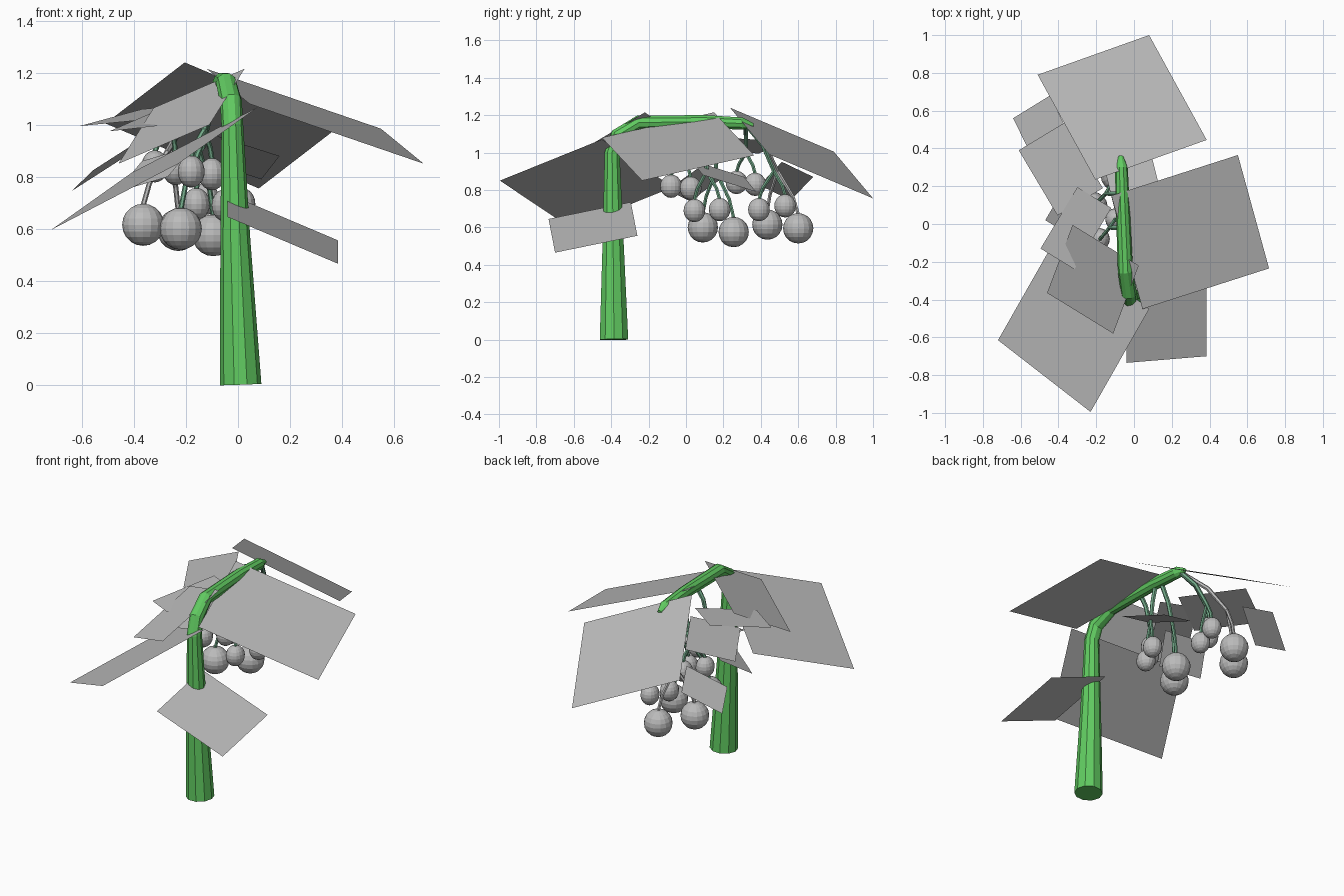
import bpy, bmesh, math
from mathutils import Vector, Matrix

if "Cube" in bpy.data.objects:
    bpy.data.objects.remove(bpy.data.objects["Cube"])


def material(name, rgb):
    m = bpy.data.materials.new(name)
    m.diffuse_color = (*rgb, 1)
    m.use_nodes = True
    m.node_tree.nodes["Principled BSDF"].inputs["Base Color"].default_value = m.diffuse_color
    return m


GREEN = material("stem_green", (0.12, 0.60, 0.12))
MUTED = material("stalk_green", (0.17, 0.40, 0.25))
GREY = material("pale_grey", (0.50, 0.50, 0.50))


def make_object(name, bm, mat):
    bmesh.ops.recalc_face_normals(bm, faces=bm.faces)
    me = bpy.data.meshes.new(name)
    bm.to_mesh(me)
    bm.free()
    me.materials.append(mat)
    ob = bpy.data.objects.new(name, me)
    bpy.context.collection.objects.link(ob)
    return ob


def tube(bm, path, sides):
    """Loft rings along a path of (x, y, z, radius)."""
    pts = [Vector(p[:3]) for p in path]
    rings = []
    for i, p in enumerate(pts):
        d = (pts[min(i + 1, len(pts) - 1)] - pts[max(i - 1, 0)]).normalized()
        u = Vector((1, 0, 0))
        u = (u - d * u.dot(d)).normalized()
        v = d.cross(u)
        ring = []
        for k in range(sides):
            a = 2 * math.pi * k / sides
            ring.append(bm.verts.new(p + (u * math.cos(a) + v * math.sin(a)) * path[i][3]))
        rings.append(ring)
    for a, b in zip(rings, rings[1:]):
        for k in range(sides):
            n = (k + 1) % sides
            bm.faces.new((a[k], a[n], b[n], b[k]))
    bm.faces.new(rings[0][::-1])
    bm.faces.new(rings[-1])


# Main stem: upright, bending over towards the back
bm = bmesh.new()
tube(bm, [(0.01, -0.385, 0.0, 0.08), (-0.01, -0.39, 0.55, 0.058),
          (-0.022, -0.395, 1.0, 0.042), (-0.027, -0.365, 1.09, 0.042),
          (-0.045, -0.255, 1.16, 0.04), (-0.06, 0.10, 1.165, 0.037),
          (-0.067, 0.30, 1.155, 0.034), (-0.07, 0.36, 1.145, 0.012)], 10)
make_object("main_stem", bm, GREEN)


# Leaves: flat parallelograms, three corners each, the fourth follows
def leaf(name, a, b, c):
    a, b, c = Vector(a), Vector(b), Vector(c)
    bm = bmesh.new()
    f = bm.faces.new([bm.verts.new(p) for p in (a, b, c, a + c - b)])
    f.normal_update()
    flip = f.normal.z < 0
    me = bpy.data.meshes.new(name)
    if flip:
        f.normal_flip()
    bm.to_mesh(me)
    bm.free()
    me.materials.append(GREY)
    ob = bpy.data.objects.new(name, me)
    bpy.context.collection.objects.link(ob)


leaf("leaf_back", (-0.205, 0.235, 1.24), (-0.51, 0.79, 1.005), (0.08, 1.0, 0.755))
leaf("leaf_right", (-0.12, 0.15, 1.215), (0.55, 0.365, 0.985), (0.715, -0.235, 0.85))
leaf("leaf_front_left", (-0.72, -0.615, 0.595), (-0.23, -0.995, 0.85), (0.08, -0.45, 1.07))
leaf("leaf_low_front", (-0.04, -0.735, 0.645), (0.385, -0.70, 0.465), (0.385, -0.26, 0.555))
leaf("leaf_mid_left", (-0.325, -0.005, 1.065), (0.025, -0.22, 1.215), (-0.11, -0.58, 1.0))
leaf("leaf_left", (-0.61, 0.39, 0.995), (-0.37, 0.535, 1.06), (-0.165, 0.19, 1.08))
leaf("leaf_small_left", (-0.315, -0.24, 0.995), (-0.495, -0.13, 0.975), (-0.30, 0.195, 1.06))
leaf("leaf_small_back", (-0.64, 0.56, 0.745), (-0.445, 0.68, 0.87), (-0.363, 0.513, 0.95))
leaf("leaf_small_low", (-0.37, 0.19, 0.86), (-0.47, 0.02, 0.74), (-0.27, -0.10, 0.80))
leaf("leaf_small_right", (0.16, 0.09, 0.88), (0.09, 0.375, 0.79), (-0.16, 0.31, 0.87))


# Fruit pairs: each hangs from one node on a stalk off the main stem
# (node, fruit 1, fruit 2, big?)
PAIRS = [
    ((-0.13, -0.02, 0.98), (-0.18, -0.08, 0.82), (-0.10, 0.025, 0.81), False),
    ((-0.26, 0.32, 1.00), (-0.32, 0.27, 0.84), (-0.24, 0.37, 0.83), False),
    ((-0.03, 0.11, 0.90), (-0.05, 0.045, 0.69), (0.015, 0.18, 0.695), False),
    ((-0.14, 0.47, 0.90), (-0.16, 0.39, 0.695), (-0.125, 0.53, 0.715), False),
    ((-0.15, 0.16, 0.90), (-0.22, 0.09, 0.60), (-0.095, 0.255, 0.575), True),
    ((-0.27, 0.49, 0.90), (-0.365, 0.435, 0.615), (-0.23, 0.60, 0.595), True),
]

for i, (node, f1, f2, big) in enumerate(PAIRS):
    n = Vector(node)
    start = Vector((-0.065, min(n.y, 0.32), 1.15))
    mid = start.lerp(n, 0.6) + Vector((0, 0, 0.04))
    bm = bmesh.new()
    tube(bm, [(*start, 0.014), (*mid, 0.013), (*n, 0.011)], 6)
    for f in (f1, f2):
        top = Vector(f) + Vector((0, 0, 0.075 if big else 0.055))
        knee = n.lerp(top, 0.6) + (top - n) * Vector((0.15, 0.15, 0))
        tube(bm, [(*n, 0.011), (*knee, 0.010), (*top, 0.010)], 6)
    make_object("fruit_stalk_%d" % (i + 1), bm, GREY if i == 5 else MUTED)

    bm = bmesh.new()
    size = (0.081, 0.081, 0.081) if big else (0.052, 0.058, 0.062)
    for f in (f1, f2):
        bmesh.ops.create_uvsphere(bm, u_segments=16, v_segments=10, radius=1,
                                  matrix=Matrix.Translation(f) @ Matrix.Diagonal((*size, 1)))
    make_object("fruit_pair_%d" % (i + 1), bm, GREY)
